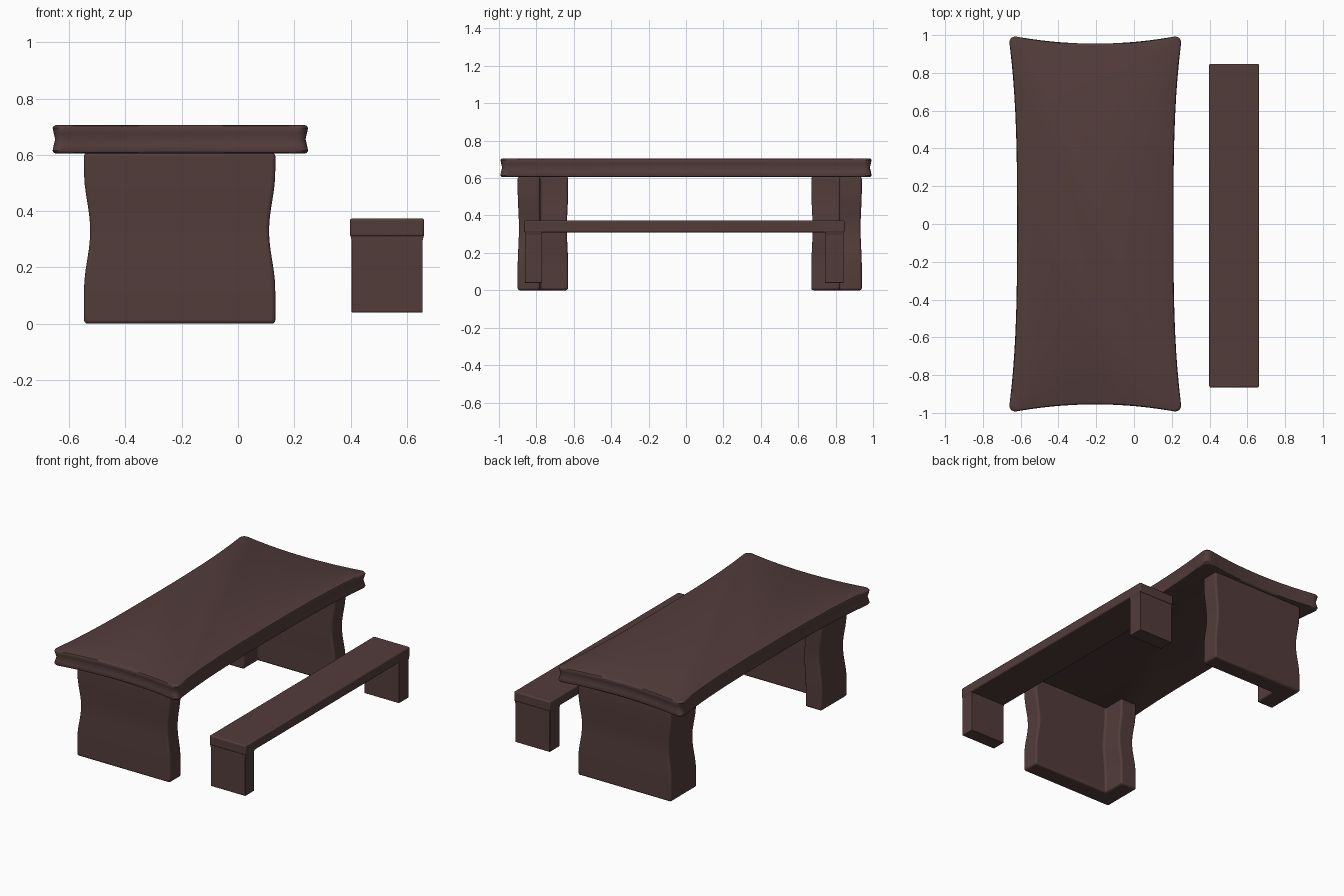
import bpy, bmesh, math

if "Cube" in bpy.data.objects:
    bpy.data.objects.remove(bpy.data.objects["Cube"])

wood = bpy.data.materials.new("dark brown wood")
wood.diffuse_color = (0.085, 0.046, 0.044, 1)
wood.use_nodes = True
wood.node_tree.nodes["Principled BSDF"].inputs["Base Color"].default_value = wood.diffuse_color


def loft(name, rings, bevel=0.0):
    """Solid skinned through equal-length rings of points, capped at both ends."""
    bm = bmesh.new()
    vs = [[bm.verts.new(p) for p in r] for r in rings]
    n = len(vs[0])
    for a, b in zip(vs, vs[1:]):
        for i in range(n):
            j = (i + 1) % n
            bm.faces.new((a[i], a[j], b[j], b[i]))
    bm.faces.new(vs[0][::-1])
    bm.faces.new(vs[-1])
    bmesh.ops.recalc_face_normals(bm, faces=bm.faces)
    me = bpy.data.meshes.new(name)
    bm.to_mesh(me)
    bm.free()
    me.materials.append(wood)
    ob = bpy.data.objects.new(name, me)
    bpy.context.collection.objects.link(ob)
    if bevel:
        m = ob.modifiers.new("bevel", 'BEVEL')
        m.width, m.segments, m.limit_method = bevel, 3, 'ANGLE'
        m.angle_limit = math.radians(50)
    bpy.context.view_layer.objects.active = ob
    ob.select_set(True)
    bpy.ops.object.shade_smooth_by_angle(angle=math.radians(40))
    ob.select_set(False)
    return ob


def box(name, x0, x1, y0, y1, z0, z1, bevel):
    rect = [(x0, y0), (x1, y0), (x1, y1), (x0, y1)]
    return loft(name, [[(x, y, z) for x, y in rect] for z in (z0, z1)], bevel)


# Table top: rounded rectangle with sides and ends bowed inward
HX, CX, R = 0.46, -0.205, 0.045
corners = []
for k, (sx, sy) in enumerate([(1, 1), (-1, 1), (-1, -1), (1, -1)]):
    for s in range(7):
        a = math.pi / 2 * (k + s / 6)
        corners.append((sx * (HX - R) + R * math.cos(a), sy * (1 - R) + R * math.sin(a)))
outline = []
for i, (x, y) in enumerate(corners):
    x2, y2 = corners[(i + 1) % len(corners)]
    steps = 20 if math.hypot(x2 - x, y2 - y) > 0.2 else 1
    for s in range(steps):
        t = s / steps
        px, py = x + (x2 - x) * t, y + (y2 - y) * t
        outline.append((px * (1 - 0.1 * (1 - abs(py) ** 3)),
                        py * (1 - 0.045 * (1 - (px / HX) ** 2))))

edge = [(0.605, 0.012), (0.608, 0.004), (0.615, 0.0), (0.635, 0.004), (0.656, 0.009),
        (0.677, 0.004), (0.696, 0.0), (0.703, 0.004), (0.706, 0.012)]
loft("table_top", [[(CX + x * (1 - d / HX), y * (1 - d), z) for x, y in outline]
                   for z, d in edge])

# Table legs: L-shaped slabs, flange on the left, pinched at the waist
LX = -0.2075
ell = [(-0.34, 0), (0.34, 0), (0.34, 0.12), (-0.22, 0.12), (-0.22, 0.27), (-0.34, 0.27)]
for name, y0, s in (("front_leg", -0.90, 1), ("back_leg", 0.94, -1)):
    rings = []
    for k in range(17):
        z = 0.608 * k / 16
        pinch = 0.5 - 0.5 * math.cos(2 * math.pi * min(max((z - 0.12) / 0.42, 0), 1))
        rings.append([(LX + x * (1 - 0.065 * pinch),
                       y0 + s * (y + (0.135 - y) * 0.05 * pinch), z) for x, y in ell])
    loft(name, rings, 0.012)

# Bench: plank seat on two square block legs
box("bench_seat", 0.398, 0.662, -0.865, 0.848, 0.31, 0.374, 0.008)
for name, ya, yb in (("bench_front_leg", -0.861, -0.77), ("bench_back_leg", 0.742, 0.843)):
    box(name, 0.404, 0.656, ya, yb, 0.04, 0.315, 0.002)
    # small flare where the leg meets the seat
    top, low = (0.399, 0.661), (0.404, 0.656)
    loft(name + "_flare", [[(a, ya, z), (b, ya, z), (b, yb, z), (a, yb, z)]
                           for (a, b), z in ((low, 0.295), (top, 0.315))])
